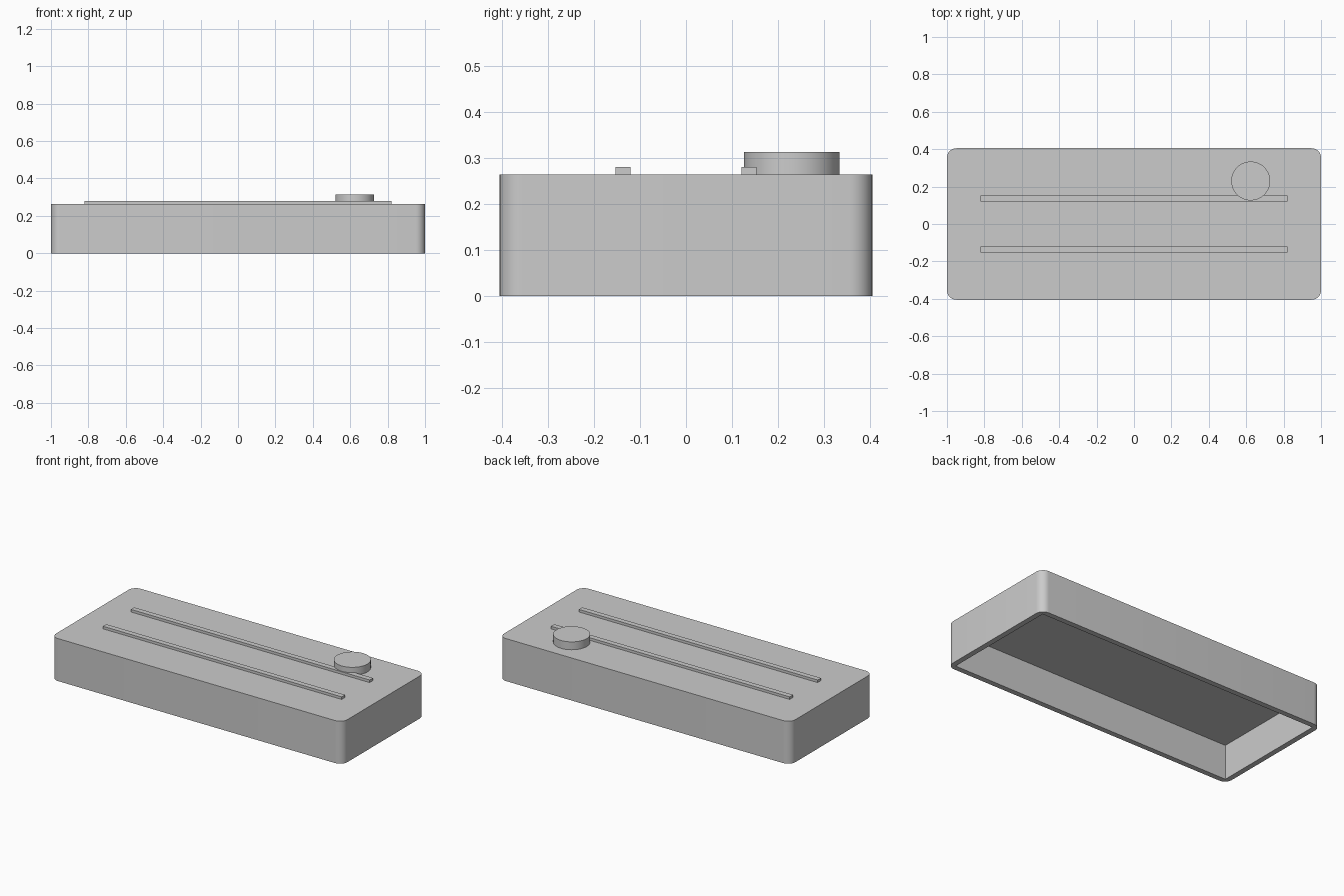
import bpy
import bmesh
from math import radians

if "Cube" in bpy.data.objects:
    bpy.data.objects.remove(bpy.data.objects["Cube"], do_unlink=True)

GREY = (0.6, 0.6, 0.6, 1)
mat = bpy.data.materials.new("plain grey")
mat.use_nodes = True
mat.diffuse_color = GREY
mat.node_tree.nodes["Principled BSDF"].inputs["Base Color"].default_value = GREY

LENGTH, DEPTH, TOP = 2.0, 0.81, 0.264
WALL, ROOF, CORNER = 0.033, 0.05, 0.05


def box(name, x, y, low, high, size_x, size_y, radius=0):
    """Box between two heights, with optional rounded vertical edges."""
    bm = bmesh.new()
    bmesh.ops.create_cube(bm, size=1)
    for v in bm.verts:
        v.co = (x + v.co.x * size_x, y + v.co.y * size_y,
                low + (v.co.z + 0.5) * (high - low))
    if radius:
        upright = [e for e in bm.edges
                   if abs(e.verts[0].co.z - e.verts[1].co.z) > 0.01]
        bmesh.ops.bevel(bm, geom=upright, offset=radius, segments=10,
                        profile=0.5, affect='EDGES')
    mesh = bpy.data.meshes.new(name)
    bm.to_mesh(mesh)
    bm.free()
    mesh.materials.append(mat)
    obj = bpy.data.objects.new(name, mesh)
    bpy.context.collection.objects.link(obj)
    return obj


def smooth(obj):
    bpy.ops.object.select_all(action='DESELECT')
    obj.select_set(True)
    bpy.context.view_layer.objects.active = obj
    bpy.ops.object.shade_smooth_by_angle(angle=radians(30))


# Hollow body, open underneath
body = box("body", 0, 0, 0, TOP, LENGTH, DEPTH, CORNER)
cutter = box("cavity_cutter", 0, 0, -0.1, TOP - ROOF,
             LENGTH - 2 * WALL, DEPTH - 2 * WALL)
cutter.hide_render = True
cut = body.modifiers.new("cavity", 'BOOLEAN')
cut.operation = 'DIFFERENCE'
cut.solver = 'EXACT'
cut.object = cutter
bpy.context.view_layer.objects.active = body
bpy.ops.object.modifier_apply(modifier=cut.name)
bpy.data.objects.remove(cutter, do_unlink=True)
smooth(body)

# Two long ribs on the top
for name, y in (("front_rib", -0.137), ("back_rib", 0.137)):
    box(name, 0, y, TOP, TOP + 0.016, 1.64, 0.033)

# Round button
bpy.ops.mesh.primitive_cylinder_add(vertices=64, radius=0.104, depth=0.049,
                                    location=(0.624, 0.23, TOP + 0.0245))
button = bpy.context.object
button.name = "button"
button.data.materials.append(mat)
smooth(button)
